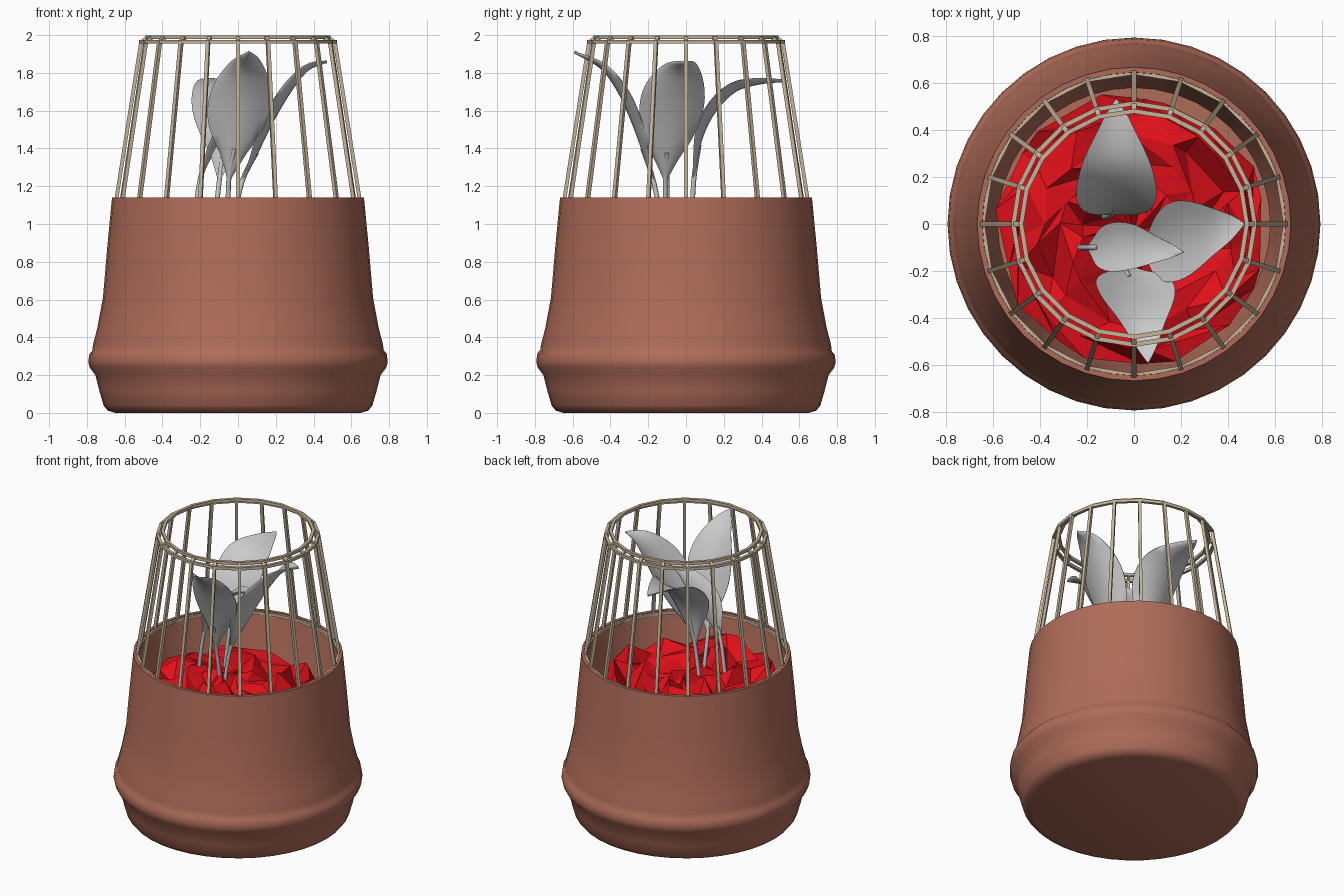
import bpy, bmesh, math, random
from mathutils import Vector

if "Cube" in bpy.data.objects:
    bpy.data.objects.remove(bpy.data.objects["Cube"])

random.seed(4)


def material(name, rgb):
    m = bpy.data.materials.new(name)
    m.diffuse_color = (*rgb, 1)
    m.use_nodes = True
    m.node_tree.nodes["Principled BSDF"].inputs["Base Color"].default_value = m.diffuse_color
    return m


def finish(name, bm, mat=None, smooth=None):
    bmesh.ops.recalc_face_normals(bm, faces=bm.faces)
    me = bpy.data.meshes.new(name)
    bm.to_mesh(me)
    bm.free()
    ob = bpy.data.objects.new(name, me)
    bpy.context.collection.objects.link(ob)
    if mat:
        me.materials.append(mat)
    if smooth:
        bpy.ops.object.select_all(action='DESELECT')
        ob.select_set(True)
        bpy.context.view_layer.objects.active = ob
        bpy.ops.object.shade_smooth_by_angle(angle=math.radians(smooth))
    return ob


def polar(r, a, z):
    return Vector((r * math.cos(a), r * math.sin(a), z))


def tube(bm, pts, r, sides=4, closed=False):
    """Sweep a small polygon along a path."""
    rings, n = [], len(pts)
    for i, p in enumerate(pts):
        a = pts[(i - 1) % n] if closed else pts[max(i - 1, 0)]
        b = pts[(i + 1) % n] if closed else pts[min(i + 1, n - 1)]
        t = (b - a).normalized()
        ref = Vector((0, 0, 1)) if abs(t.z) < 0.6 else Vector((p.x, p.y + 1e-4, 0)).normalized()
        u = t.cross(ref).normalized()
        v = t.cross(u)
        ring = []
        for k in range(sides):
            ang = math.tau * (k + 0.5) / sides
            ring.append(bm.verts.new(p + r * (math.cos(ang) * u + math.sin(ang) * v)))
        rings.append(ring)
    for i in range(n if closed else n - 1):
        A, B = rings[i], rings[(i + 1) % n]
        for k in range(sides):
            j = (k + 1) % sides
            bm.faces.new((A[k], A[j], B[j], B[k]))
    if not closed:
        bm.faces.new(rings[0])
        bm.faces.new(rings[-1])


clay = material("clay", (0.43, 0.15, 0.10))
red = material("red", (0.75, 0.005, 0.01))
wood = material("wood", (0.56, 0.46, 0.32))

# pot: lathed wall with a slightly wavy lip, hollow inside
profile = [(0.65, 0), (0.69, 0.012), (0.712, 0.04), (0.735, 0.12), (0.755, 0.2),
           (0.785, 0.24), (0.793, 0.27), (0.787, 0.315), (0.772, 0.33), (0.768, 0.36), (0.745, 0.45),
           (0.715, 0.61), (0.692, 0.88), (0.667, 1.14), (0.645, 1.14),
           (0.615, 0.95), (0.58, 0.78)]
SEG = 40
bm = bmesh.new()
rings = []
for i, (r, z) in enumerate(profile):
    wave = 0.005 if i in (7, 8) else 0
    rings.append([bm.verts.new(polar(r, math.tau * k / SEG, z + wave * math.sin(k * 2.4)))
                  for k in range(SEG)])
for A, B in zip(rings, rings[1:]):
    for k in range(SEG):
        j = (k + 1) % SEG
        bm.faces.new((A[k], A[j], B[j], B[k]))
bm.faces.new(rings[0])
bm.faces.new(rings[-1])
finish("pot", bm, clay, 40)

# red filling: jagged faceted mound
bm = bmesh.new()
radii = [0.1, 0.2, 0.3, 0.4, 0.5, 0.58]
counts = 18
rings = []
for i, r in enumerate(radii):
    ring = []
    for k in range(counts):
        last = i == len(radii) - 1
        a = math.tau * (k + 0.5 * (i % 2) + random.uniform(-0.35, 0.35)) / counts
        p = polar(r + random.uniform(-0.03, 0.02), a, 0)
        z = 0.88 if last else 0.97
        p.z = z + random.uniform(-0.08, 0.08) - 0.06 * p.y
        p.y -= 0.03
        ring.append(bm.verts.new(p))
    rings.append(ring)
top = bm.verts.new((0, -0.03, 1.0))
for k in range(counts):
    bm.faces.new((top, rings[0][k], rings[0][(k + 1) % counts]))
for A, B in zip(rings, rings[1:]):
    for k in range(counts):
        j = (k + 1) % counts
        bm.faces.new((A[k], B[k], B[j]))
        bm.faces.new((A[k], B[j], A[j]))
finish("red_filling", bm, red)

# cage: twenty bars, two rings at the top and one in the rim
N = 20
levels = [(0.645, 1.125), (0.513, 1.965), (0.48, 1.988)]
bm = bmesh.new()
for k in range(N):
    a = math.tau * k / N
    tube(bm, [polar(r, a, z) for r, z in levels], 0.014)
for r, z in levels:
    tube(bm, [polar(r, math.tau * k / N, z) for k in range(N)], 0.014, closed=True)
finish("cage", bm, wood)


def spline(pts, t):
    """Catmull-Rom point at t in 0..1."""
    n = len(pts) - 1
    i = min(int(t * n), n - 1)
    f = t * n - i
    a, b, c, d = (pts[max(0, min(n, j))] for j in range(i - 1, i + 3))
    return 0.5 * (2 * b + (c - a) * f + (2 * a - 5 * b + 4 * c - d) * f * f
                  + (3 * b - a - 3 * c + d) * f ** 3)


def leaf(name, stem, blade, side, half):
    """Round stem plus a cupped blade along a curved midrib."""
    blade = [Vector(p) for p in blade]
    side = Vector(side).normalized()
    bm = bmesh.new()
    full = [Vector(stem)] + blade[:2]
    tube(bm, [spline(full, t / 8) for t in range(9)], 0.013, 8)
    widths = [0.015, 0.3, 0.72, 0.96, 1.0, 0.88, 0.64, 0.35, 0.02]
    wv = [Vector((w, 0, 0)) for w in widths]
    M, C = 18, 6
    rows = []
    for i in range(M + 1):
        t = i / M
        p = spline(blade, t)
        d = (spline(blade, min(1, t + 0.02)) - spline(blade, max(0, t - 0.02))).normalized()
        nrm = d.cross(side).normalized()
        if nrm.z < 0:
            nrm = -nrm
        w = spline(wv, t).x * half
        row = []
        for k in range(C + 1):
            s = 2 * k / C - 1
            row.append((p + side * s * w + nrm * 0.3 * w * s * s, nrm * 0.008 * (1 - 0.8 * s * s)))
        rows.append(row)
    for sign in (1, -1):
        vs = [[bm.verts.new(p + sign * o) for p, o in row] for row in rows]
        for A, B in zip(vs, vs[1:]):
            for k in range(C):
                bm.faces.new((A[k], A[k + 1], B[k + 1], B[k]))
    bmesh.ops.remove_doubles(bm, verts=bm.verts, dist=0.0005)
    # close the thin rim between both skins
    edges = [e for e in bm.edges if e.is_boundary]
    bmesh.ops.bridge_loops(bm, edges=edges)
    finish(name, bm, None, 60)


# leaves: back, right, front, and a smaller middle one
leaf("back_leaf", (-0.13, 0.03, 0.95),
     [(-0.1, 0.04, 1.22), (-0.08, 0.07, 1.42), (-0.075, 0.14, 1.58),
      (-0.075, 0.25, 1.7), (-0.075, 0.38, 1.745), (-0.075, 0.53, 1.76)], (1, 0, 0), 0.17)
leaf("right_leaf", (-0.03, -0.11, 0.95),
     [(0.02, -0.11, 1.22), (0.1, -0.1, 1.38), (0.19, -0.08, 1.56),
      (0.28, -0.06, 1.71), (0.37, -0.03, 1.82), (0.47, 0.0, 1.86)], (0, 1, 0), 0.17)
leaf("front_leaf", (-0.05, -0.12, 0.95),
     [(-0.05, -0.17, 1.22), (-0.02, -0.23, 1.4), (0.0, -0.29, 1.56),
      (0.02, -0.36, 1.71), (0.04, -0.45, 1.83), (0.06, -0.59, 1.91)], (1, 0, 0), 0.165)
leaf("middle_leaf", (-0.24, -0.1, 0.95),
     [(-0.2, -0.1, 1.24), (-0.15, -0.1, 1.36), (-0.08, -0.1, 1.48),
      (0.01, -0.1, 1.57), (0.1, -0.11, 1.63), (0.21, -0.12, 1.66)], (0.1, 1, 0), 0.105)
